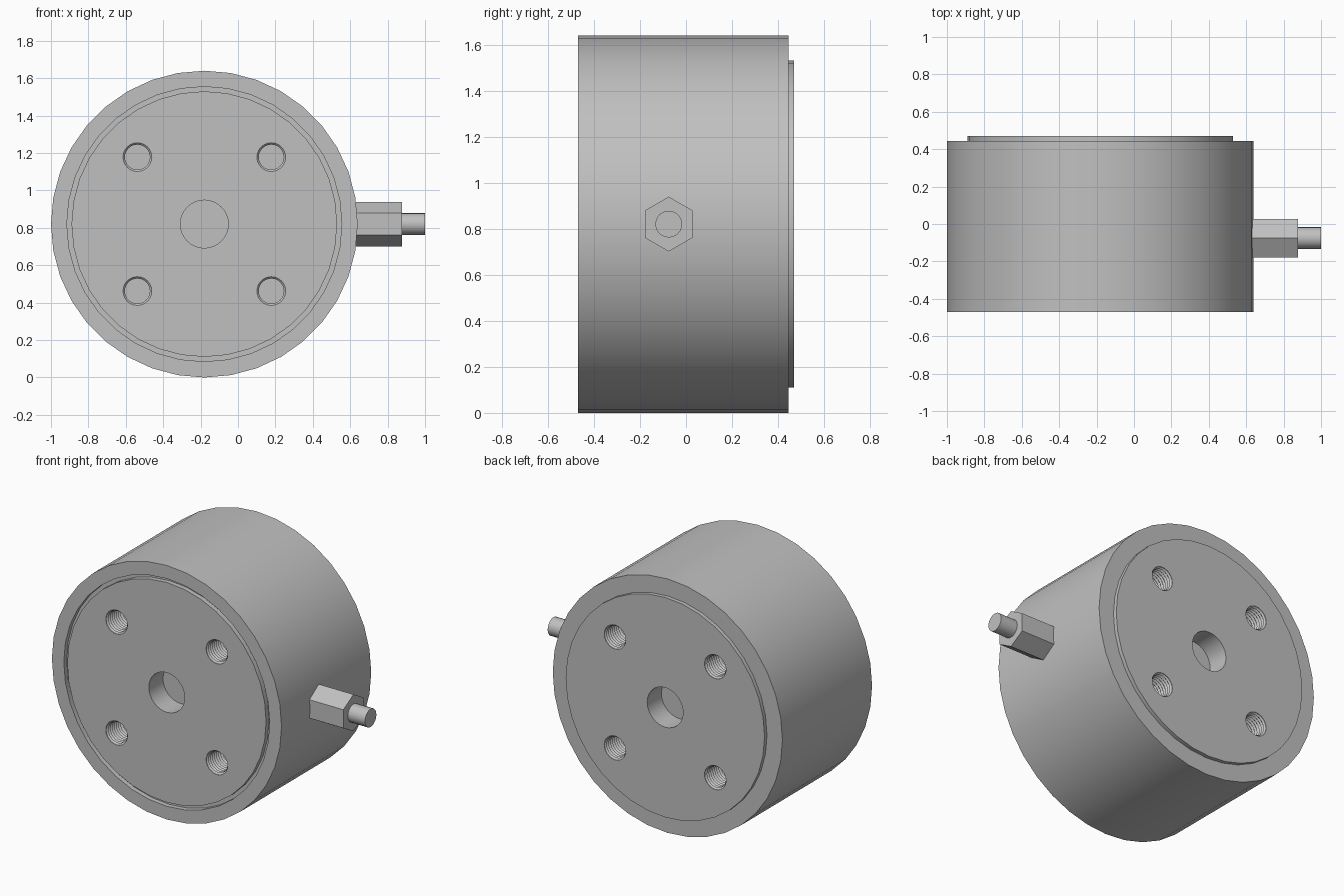
import bpy, bmesh, math
from mathutils import Matrix

cube = bpy.data.objects.get("Cube")
if cube:
    bpy.data.objects.remove(cube, do_unlink=True)

steel = bpy.data.materials.new("grey steel")
steel.use_nodes = True
GREY = (0.53, 0.53, 0.53, 1)
steel.diffuse_color = GREY
steel.node_tree.nodes["Principled BSDF"].inputs["Base Color"].default_value = GREY

CX, CZ = -0.18, 0.82          # axis of the round body
FRONT, BACK = -0.47, 0.47


def lathe(name, profile, sides, place):
    """Solid of revolution about local y; profile is (radius, y) from front to back."""
    bm = bmesh.new()
    rings = []
    for r, y in profile:
        ring = []
        for i in range(sides):
            a = math.tau * i / sides
            ring.append(bm.verts.new((r * math.sin(a), y, r * math.cos(a))))
        rings.append(ring)
    for a, b in zip(rings, rings[1:]):
        for i in range(sides):
            j = (i + 1) % sides
            bm.faces.new((a[i], a[j], b[j], b[i]))
    bm.faces.new(rings[0])
    bm.faces.new(rings[-1])
    bmesh.ops.recalc_face_normals(bm, faces=bm.faces)
    bmesh.ops.transform(bm, matrix=place, verts=bm.verts)
    mesh = bpy.data.meshes.new(name)
    bm.to_mesh(mesh)
    bm.free()
    mesh.materials.append(steel)
    obj = bpy.data.objects.new(name, mesh)
    bpy.context.collection.objects.link(obj)
    return obj


def smooth(obj):
    bpy.ops.object.select_all(action="DESELECT")
    obj.select_set(True)
    bpy.context.view_layer.objects.active = obj
    bpy.ops.object.shade_smooth_by_angle(angle=math.radians(30))


# Round body: front groove around the centre, raised disc on the back
centre = Matrix.Translation((CX, 0, CZ))
groove = FRONT + 0.03
body = lathe("round_body", [
    (0.71, FRONT), (0.71, groove), (0.735, groove), (0.735, FRONT),
    (0.82, FRONT), (0.82, 0.445), (0.71, 0.445), (0.71, BACK)], 36, centre)

# Cutters: a blind centre bore and four threaded holes on each end
thread = [(0.077, -0.02)]
for k in range(12):
    y = 0.02 * k
    thread += [(0.077, y + 0.003), (0.067, y + 0.013)]
cutters = []
for end, turn in ((FRONT, 0), (BACK, math.pi)):
    spin = Matrix.Rotation(turn, 4, "Z")
    place = Matrix.Translation((CX, end, CZ)) @ spin
    cutters.append(lathe("bore_cutter", [(0.128, -0.05), (0.128, 0.145)], 32, place))
    for sx in (-1, 1):
        for sz in (-1, 1):
            place = Matrix.Translation((CX + 0.358 * sx, end, CZ + 0.358 * sz)) @ spin
            cutters.append(lathe("thread_cutter", thread, 24, place))

for cutter in cutters:
    cutter.hide_render = True
    mod = body.modifiers.new("hole", "BOOLEAN")
    mod.operation = "DIFFERENCE"
    mod.solver = "EXACT"
    mod.object = cutter
bpy.context.view_layer.update()
cut = bpy.data.meshes.new_from_object(
    body.evaluated_get(bpy.context.evaluated_depsgraph_get()))
body.modifiers.clear()
body.data = cut
for cutter in cutters:
    bpy.data.objects.remove(cutter, do_unlink=True)
smooth(body)

# Side fitting: hexagonal gland and cable stub pointing along +x
side = Matrix.Translation((0, -0.075, CZ)) @ Matrix.Rotation(-math.pi / 2, 4, "Z")
lathe("hex_gland", [(0.119, 0.6), (0.119, 0.877)], 6, side)
smooth(lathe("cable_stub", [(0.058, 0.86), (0.058, 1.0)], 24, side))
